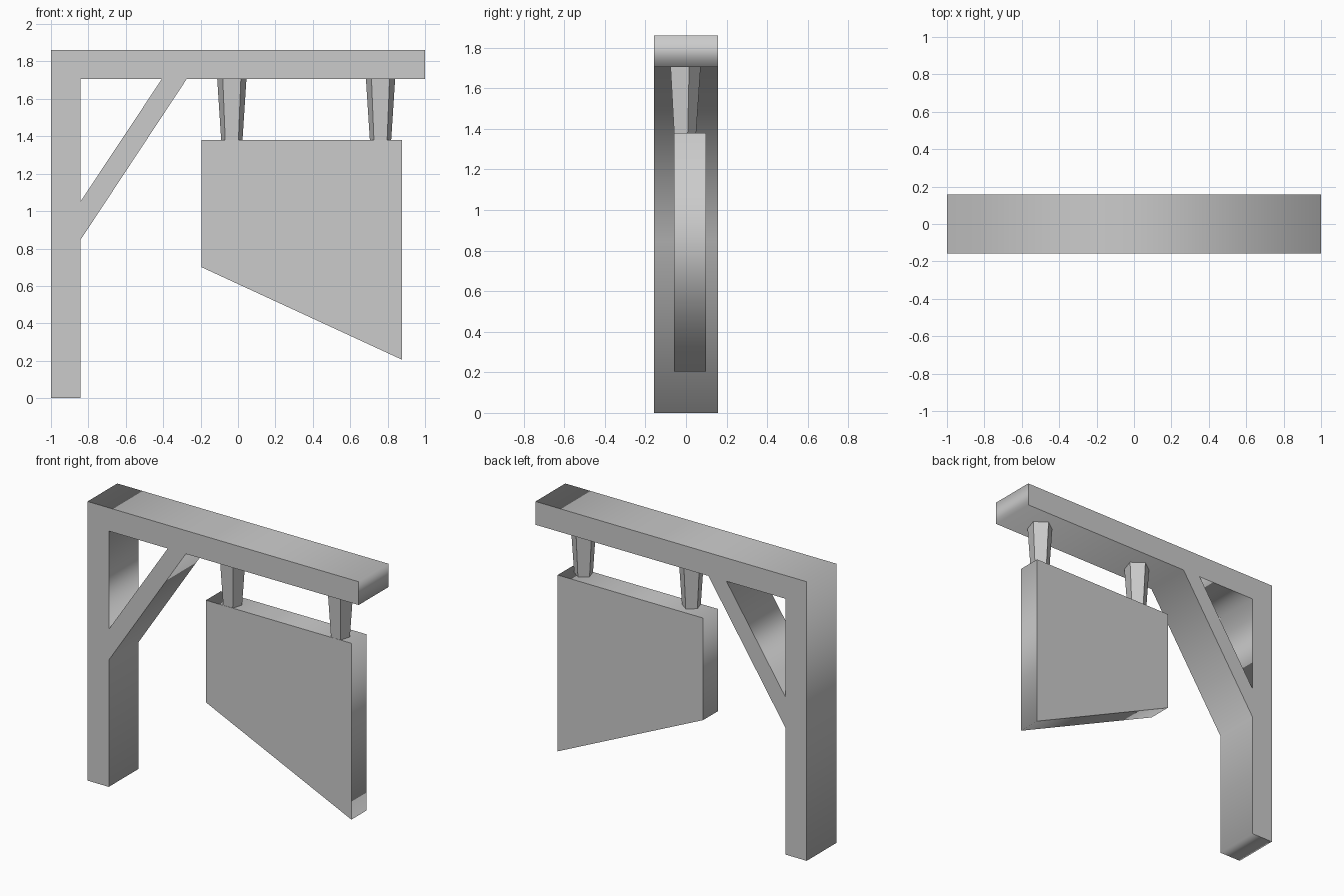
import bpy
from math import radians

if "Cube" in bpy.data.objects:
    bpy.data.objects.remove(bpy.data.objects["Cube"])


def plate(name, outlines, y_min, y_max):
    """Extrude closed x-z outlines (later ones cut holes) between two y values."""
    curve = bpy.data.curves.new(name, 'CURVE')
    curve.dimensions = '2D'
    curve.fill_mode = 'BOTH'
    curve.extrude = (y_max - y_min) / 2
    for points in outlines:
        spline = curve.splines.new('POLY')
        spline.points.add(len(points) - 1)
        for p, (x, z) in zip(spline.points, points):
            p.co = (x, z, 0, 1)
        spline.use_cyclic_u = True
    obj = bpy.data.objects.new(name, curve)
    bpy.context.collection.objects.link(obj)
    obj.location.y = (y_min + y_max) / 2
    obj.rotation_euler.x = radians(90)
    bpy.ops.object.select_all(action='DESELECT')
    obj.select_set(True)
    bpy.context.view_layer.objects.active = obj
    bpy.ops.object.convert(target='MESH')
    return bpy.context.object


BEAM_BOTTOM, BEAM_TOP = 1.705, 1.86
POST_X = -0.843
SIGN_TOP = 1.38

# Post, beam and diagonal brace in one piece, with the triangular opening
plate("post_frame", [
    [(-1, 0), (POST_X, 0), (POST_X, 0.845), (-0.275, BEAM_BOTTOM),
     (1, BEAM_BOTTOM), (1, BEAM_TOP), (-1, BEAM_TOP)],
    [(POST_X, 1.05), (POST_X, BEAM_BOTTOM), (-0.408, BEAM_BOTTOM)],
], -0.157, 0.157)

# Hanging board with a slanted lower edge
plate("sign_board", [
    [(-0.195, 0.70), (0.878, 0.205), (0.878, SIGN_TOP), (-0.195, SIGN_TOP)],
], -0.06, 0.098)

# Five-sided tapered hangers
for side, x in (("left", -0.033), ("right", 0.762)):
    bpy.ops.mesh.primitive_cone_add(
        vertices=5, radius1=0.06, radius2=0.082, depth=BEAM_BOTTOM - SIGN_TOP,
        location=(x, -0.01, (BEAM_BOTTOM + SIGN_TOP) / 2))
    bpy.context.object.name = f"{side}_hanger"
